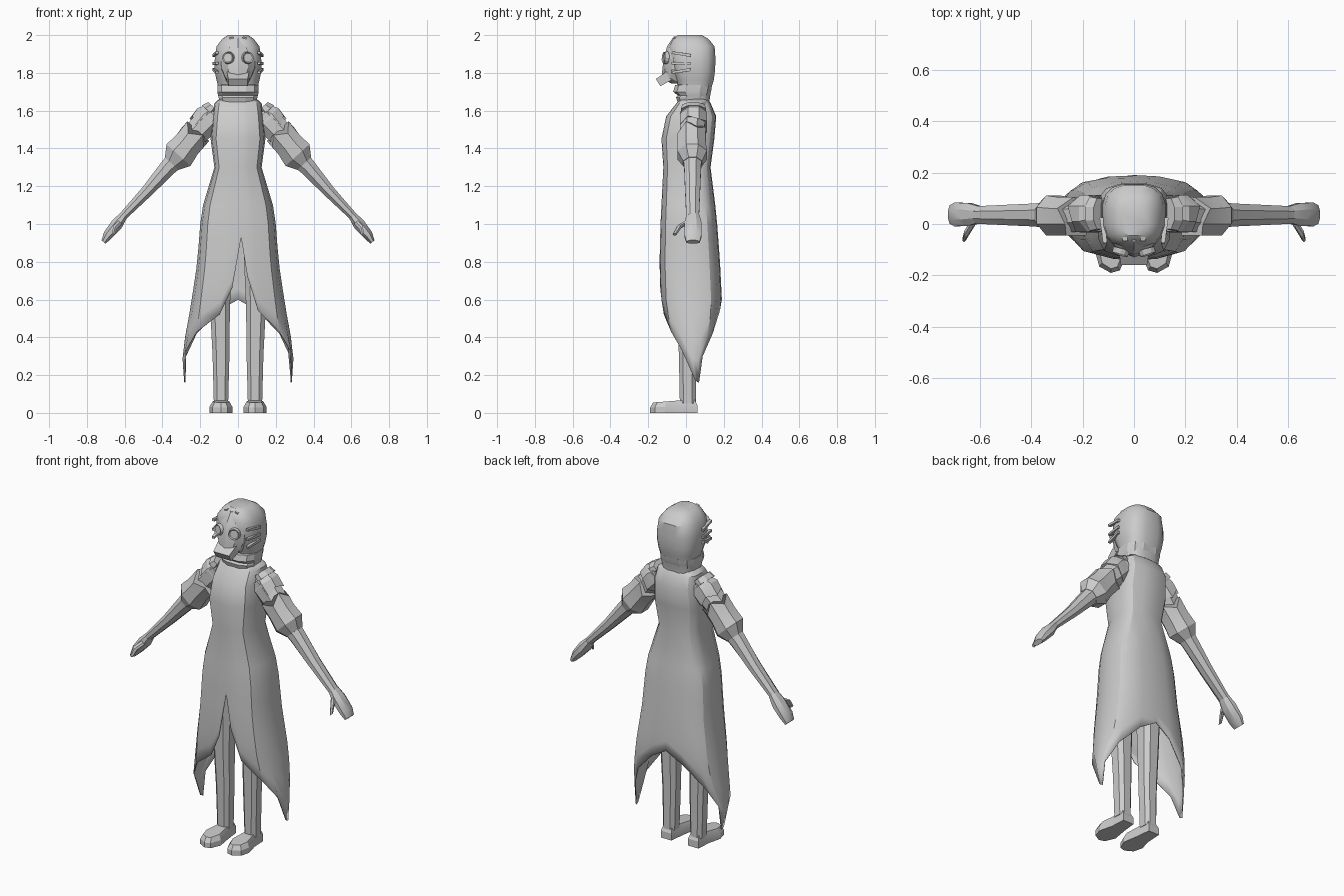
import bpy, bmesh, math
from mathutils import Vector, Matrix

cube = bpy.data.objects.get("Cube")
if cube:
    bpy.data.objects.remove(cube, do_unlink=True)

grey = bpy.data.materials.new("light grey")
grey.use_nodes = True
grey.diffuse_color = (0.6, 0.6, 0.6, 1)
grey.node_tree.nodes["Principled BSDF"].inputs["Base Color"].default_value = (0.6, 0.6, 0.6, 1)


def finish(name, bm, mirror=False, angle=35):
    bmesh.ops.recalc_face_normals(bm, faces=bm.faces)
    mesh = bpy.data.meshes.new(name)
    bm.to_mesh(mesh)
    bm.free()
    mesh.materials.append(grey)
    mesh.shade_smooth()
    mesh.set_sharp_from_angle(angle=math.radians(angle))
    obj = bpy.data.objects.new(name, mesh)
    bpy.context.collection.objects.link(obj)
    if mirror:
        mod = obj.modifiers.new("mirror", 'MIRROR')
        mod.use_mirror_merge = False
    return obj


def loft(name, rings, caps=True, **kw):
    """Skin a list of closed rings of points."""
    bm = bmesh.new()
    rows = [[bm.verts.new(p) for p in ring] for ring in rings]
    n = len(rows[0])
    for a, b in zip(rows, rows[1:]):
        for i in range(n):
            j = (i + 1) % n
            bm.faces.new((a[i], a[j], b[j], b[i]))
    if caps:
        bm.faces.new(rows[0])
        bm.faces.new(rows[-1])
    return finish(name, bm, **kw)


def oval(z, w, front, back, n=12, power=0.7, cx=0):
    """Rounded box section lying flat at height z."""
    pts = []
    for i in range(n):
        a = math.tau * (i + 0.5) / n
        c, s = math.cos(a), math.sin(a)
        u = math.copysign(abs(c) ** power, c)
        v = math.copysign(abs(s) ** power, s)
        pts.append((cx + w * u, (front + back) / 2 + (back - front) / 2 * v, z))
    return pts


def limb(x, z, h, yc, hy, slope=(0.74, 0.67), n=8, jag=0):
    """Arm section at (x, z), half thickness h across and hy deep; jag notches the edge."""
    pts = []
    for i in range(n):
        a = math.tau * (i + 0.5) / n
        c, s = h * 1.08 * math.cos(a), hy * 1.08 * math.sin(a)
        k = jag * (-1) ** i
        pts.append((x + slope[0] * c + slope[1] * k, yc + s, z + slope[1] * c - slope[0] * k))
    return pts


def block(name, size, loc, rot=(0, 0, 0), taper=1, **kw):
    """Box whose -y end is scaled by taper."""
    bm = bmesh.new()
    bmesh.ops.create_cube(bm, size=1)
    turn = Matrix.Rotation(rot[2], 3, 'Z') @ Matrix.Rotation(rot[1], 3, 'Y') @ Matrix.Rotation(rot[0], 3, 'X')
    for v in bm.verts:
        k = taper if v.co.y < 0 else 1
        p = Vector((v.co.x * size[0] * k, v.co.y * size[1], v.co.z * size[2] * k))
        v.co = turn @ p + Vector(loc)
    return finish(name, bm, **kw)


# Long coat: height, half width, front, back
profile = [(1.67, .09, -.03, .11), (1.64, .125, -.05, .13), (1.57, .135, -.105, .16),
           (1.45, .145, -.13, .15), (1.3, .125, -.12, .13), (1.1, .185, -.13, .155),
           (1.0, .20, -.135, .165), (.8, .215, -.14, .18), (.6, .245, -.135, .19),
           (.45, .27, -.11, .175), (.33, .295, -.07, .125), (.2, .29, -.01, .1),
           (.1, .275, .03, .09)]


def at_height(z):
    for a, b in zip(profile, profile[1:]):
        if z >= b[0]:
            t = (a[0] - z) / (a[0] - b[0])
            return [p + (q - p) * t for p, q in zip(a[1:], b[1:])]
    return profile[-1][1:]


# Columns round the coat: across, depth, hem height
side = [(.8, -.82, .43), (.95, -.5, .33), (1, 0, .17), (1, .4, .16),
        (.95, .65, .3), (.8, .84, .42), (.4, .97, .54)]
front_hem = [(-.38, -.97, .52), (-.13, -1, .66), (.08, -1, .93), (.22, -1, .72), (.42, -.97, .54)]
columns = front_hem + side + [(0, 1, .6)] + [(-u, v, h) for u, v, h in reversed(side)]


def coat_point(u, v, z):
    w, f, b = at_height(z)
    return (u * w, (f + b) / 2 + v * (b - f) / 2, z)


rings = [[coat_point(u, v, p[0]) for u, v, h in columns] for p in profile[:7]]
for step in range(1, 8):
    rings.append([coat_point(u, v, 1 + (h - 1) * step / 7) for u, v, h in columns])
coat = loft("long_coat", rings, caps=False, angle=30)
cloth = coat.modifiers.new("cloth thickness", 'SOLIDIFY')
cloth.thickness = 0.006

# Head, neck and collar
loft("head", [oval(*r, n=16) for r in [
    (1.65, .10, -.03, .125), (1.72, .105, -.04, .135), (1.76, .115, -.055, .148),
    (1.81, .125, -.075, .155), (1.87, .125, -.09, .158), (1.94, .115, -.09, .153),
    (1.98, .085, -.07, .12), (2.0, .055, -.045, .085)]])
loft("collar", [oval(*r) for r in [
    (1.64, .10, -.045, .125), (1.67, .105, -.055, .125), (1.68, .108, -.045, .125),
    (1.70, .112, -.07, .135), (1.735, .112, -.06, .14), (1.74, .10, -.04, .13)]], angle=20)

# Face mask with a centre ridge
mask = []
for z, w, f in [(1.985, .035, -.07), (1.94, .075, -.10), (1.88, .10, -.118),
                (1.82, .095, -.125), (1.77, .07, -.13), (1.745, .06, -.08)]:
    mask.append([(w, -.02, z), (w * .9, f + .05, z), (w * .55, f + .014, z), (0, f, z),
                 (-w * .55, f + .014, z), (-w * .9, f + .05, z), (-w, -.02, z)])
loft("face_mask", mask, angle=20)

# Filter snout pointing down and forward
block("filter_snout", (.125, .10, .055), (0, -.105, 1.775), rot=(.55, 0, 0), taper=.82, angle=20)

# Goggle rims with lenses
bm = bmesh.new()
bmesh.ops.create_cone(bm, cap_ends=True, segments=12, radius1=.034, radius2=.03, depth=.022)
lens = max(bm.faces, key=lambda f: f.calc_center_median().z)
bmesh.ops.inset_individual(bm, faces=[lens], thickness=.006, depth=-.006)
place = (Matrix.Translation((.052, -.109, 1.88)) @ Matrix.Rotation(.3, 4, 'Z')
         @ Matrix.Rotation(math.pi / 2 - .1, 4, 'X'))
bmesh.ops.transform(bm, matrix=place, verts=bm.verts)
finish("goggle", bm, mirror=True, angle=25)

# Mask straps on the sides and over the crown
for i, z in enumerate((1.81, 1.85, 1.9)):
    block("side_strap_%d" % (i + 1), (.02, .10, .016), (.118, -.025, z),
          rot=((i - 1) * -.15, 0, -.12), taper=.8, mirror=True, angle=20)
block("crown_strap", (.02, .08, .012), (.035, -.025, 1.987), rot=(.1, .25, 0), mirror=True, angle=20)

# Arms: bare upper arm, jagged shoulder cap, flared sleeve, forearm and hand
loft("upper_arm", [limb(.125, 1.575, .07, .04, .07), limb(.17, 1.535, .07, .035, .068),
                   limb(.25, 1.45, .066, .03, .06)], mirror=True, angle=25)
loft("shoulder_cap", [limb(.125, 1.59, .06, .045, .06), limb(.155, 1.56, .08, .04, .072),
                      limb(.195, 1.515, .074, .04, .072, jag=.012)], mirror=True, angle=25)
loft("shoulder_plate", [limb(.135, 1.625, .03, .04, .06), limb(.16, 1.60, .042, .04, .066)],
     mirror=True, angle=25)
loft("sleeve", [limb(.225, 1.475, .078, .03, .075, jag=.022), limb(.27, 1.42, .076, .03, .074),
                limb(.315, 1.365, .086, .033, .078), limb(.35, 1.32, .05, .035, .05)],
     mirror=True, angle=25)
loft("forearm", [limb(.335, 1.335, .05, .035, .05), limb(.37, 1.3, .045, .035, .045),
                 limb(.48, 1.175, .032, .035, .04), limb(.61, 1.04, .022, .035, .034)],
     mirror=True, angle=30)
loft("hand", [limb(.605, 1.045, .022, .037, .034), limb(.64, 1.0, .032, .037, .045),
              limb(.69, .94, .026, .037, .046), limb(.712, .905, .014, .037, .036)],
     mirror=True, angle=30)
loft("thumb", [limb(.625, 1.01, .014, .005, .014, n=6), limb(.65, .985, .014, -.035, .014, n=6),
               limb(.66, .945, .009, -.06, .01, n=6)], mirror=True, angle=30)

# Legs
loft("leg", [oval(z, w, f, b, n=8, cx=x) for z, w, f, b, x in [
    (.05, .04, -.035, .055, .09), (.3, .047, -.04, .055, .09), (.55, .055, -.05, .06, .095),
    (.9, .065, -.06, .08, .09)]], mirror=True, angle=40)

# Shoes: one outline, narrowed toward the top
outline = [(.055, .06), (.045, -.03), (.03, -.12), (.055, -.18), (.09, -.19),
           (.135, -.165), (.15, -.11), (.13, -.03), (.125, .06)]


def sole(z, shrink, slope):
    return [(.09 + (x - .09) * shrink, -.06 + (y + .06) * (.5 + shrink / 2),
             z + slope * (y + .06)) for x, y in outline]


loft("shoe", [sole(0, 1, 0), sole(.035, 1, .05), sole(.064, .75, .07)], mirror=True, angle=25)
